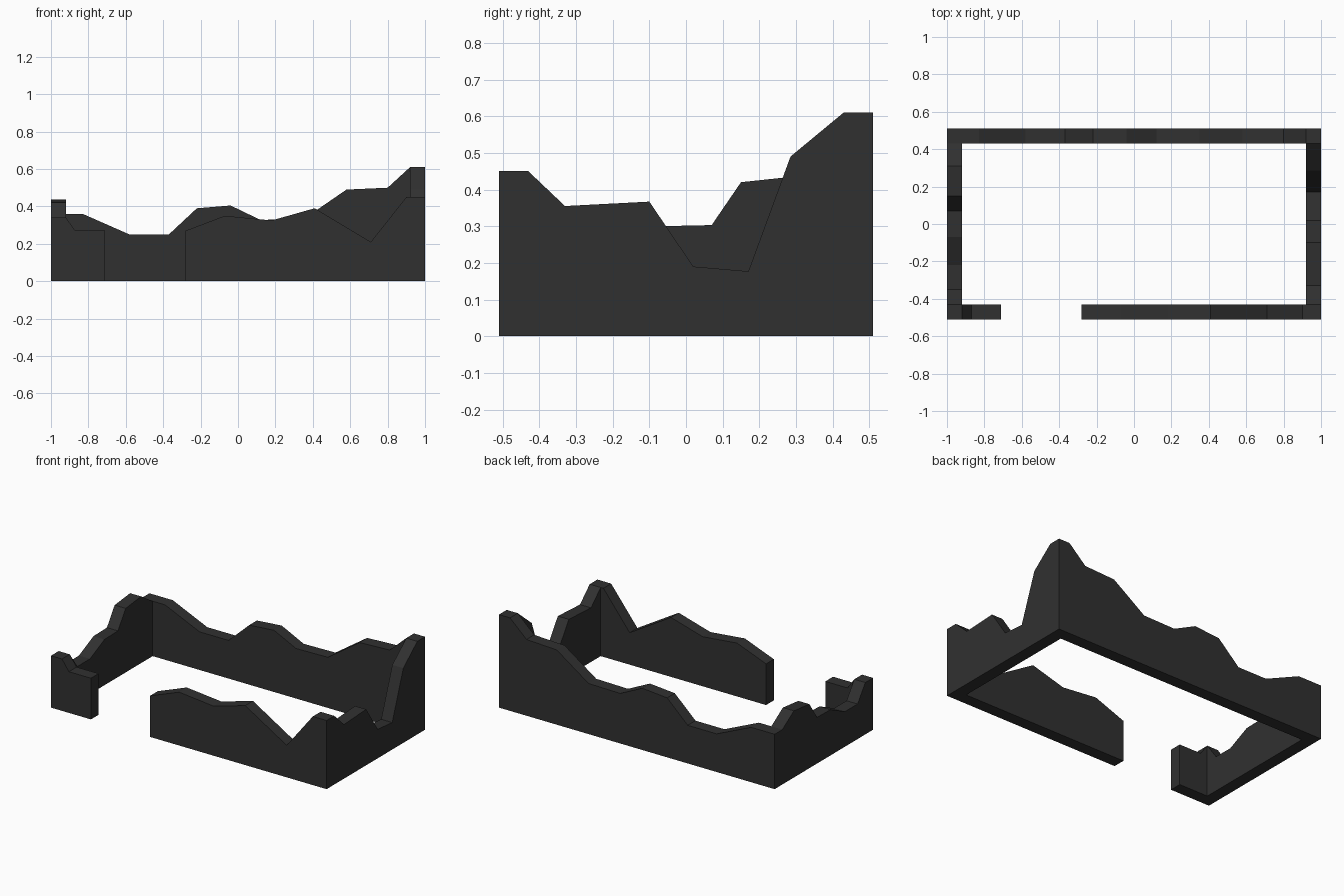
import bpy, bmesh
from mathutils import Vector

if "Cube" in bpy.data.objects:
    bpy.data.objects.remove(bpy.data.objects["Cube"])

T = 0.08            # wall thickness
X, Y = 1.0, 0.51    # outer half sizes

stone = bpy.data.materials.new("dark_stone")
stone.diffuse_color = (0.03, 0.03, 0.03, 1)
stone.use_nodes = True
stone.node_tree.nodes["Principled BSDF"].inputs["Base Color"].default_value = stone.diffuse_color


def wall(name, outline, along, start):
    """Extrude a broken-top wall profile; along is 'x' or 'y', start is the low side of its thickness."""
    pts = [(outline[0][0], 0)] + outline + [(outline[-1][0], 0)]
    bm = bmesh.new()
    if along == 'x':
        verts = [bm.verts.new((a, start, z)) for a, z in pts]
        push = Vector((0, T, 0))
    else:
        verts = [bm.verts.new((start, a, z)) for a, z in pts]
        push = Vector((T, 0, 0))
    face = bm.faces.new(verts)
    ext = bmesh.ops.extrude_face_region(bm, geom=[face])
    bmesh.ops.translate(bm, vec=push,
                        verts=[g for g in ext["geom"] if isinstance(g, bmesh.types.BMVert)])
    bmesh.ops.recalc_face_normals(bm, faces=bm.faces)
    mesh = bpy.data.meshes.new(name)
    bm.to_mesh(mesh)
    bm.free()
    mesh.materials.append(stone)
    bpy.context.collection.objects.link(bpy.data.objects.new(name, mesh))


# Long back wall, highest at the right corner
wall("back_wall", [(-1, .36), (-.83, .36), (-.58, .25), (-.37, .25), (-.22, .39), (-.04, .405),
                   (.12, .328), (.35, .332), (.58, .49), (.80, .50), (.92, .61), (1, .61)], 'x', Y - T)

# Front wall in two pieces with the doorway between
wall("front_wall_left", [(-1, .34), (-.92, .34), (-.87, .27), (-.71, .27)], 'x', -Y)
wall("front_wall_right", [(-.28, .27), (-.07, .35), (.18, .325), (.41, .39), (.71, .21),
                          (.90, .45), (1, .45)], 'x', -Y)

# Side walls fit between the long walls
wall("right_wall", [(-.43, .45), (-.33, .355), (-.10, .367), (.02, .19), (.17, .177),
                    (.285, .49), (.43, .61)], 'y', X - T)
wall("left_wall", [(-.43, .34), (-.35, .23), (-.22, .23), (-.07, .30), (.07, .303),
                   (.15, .42), (.31, .437), (.43, .36)], 'y', -X)
